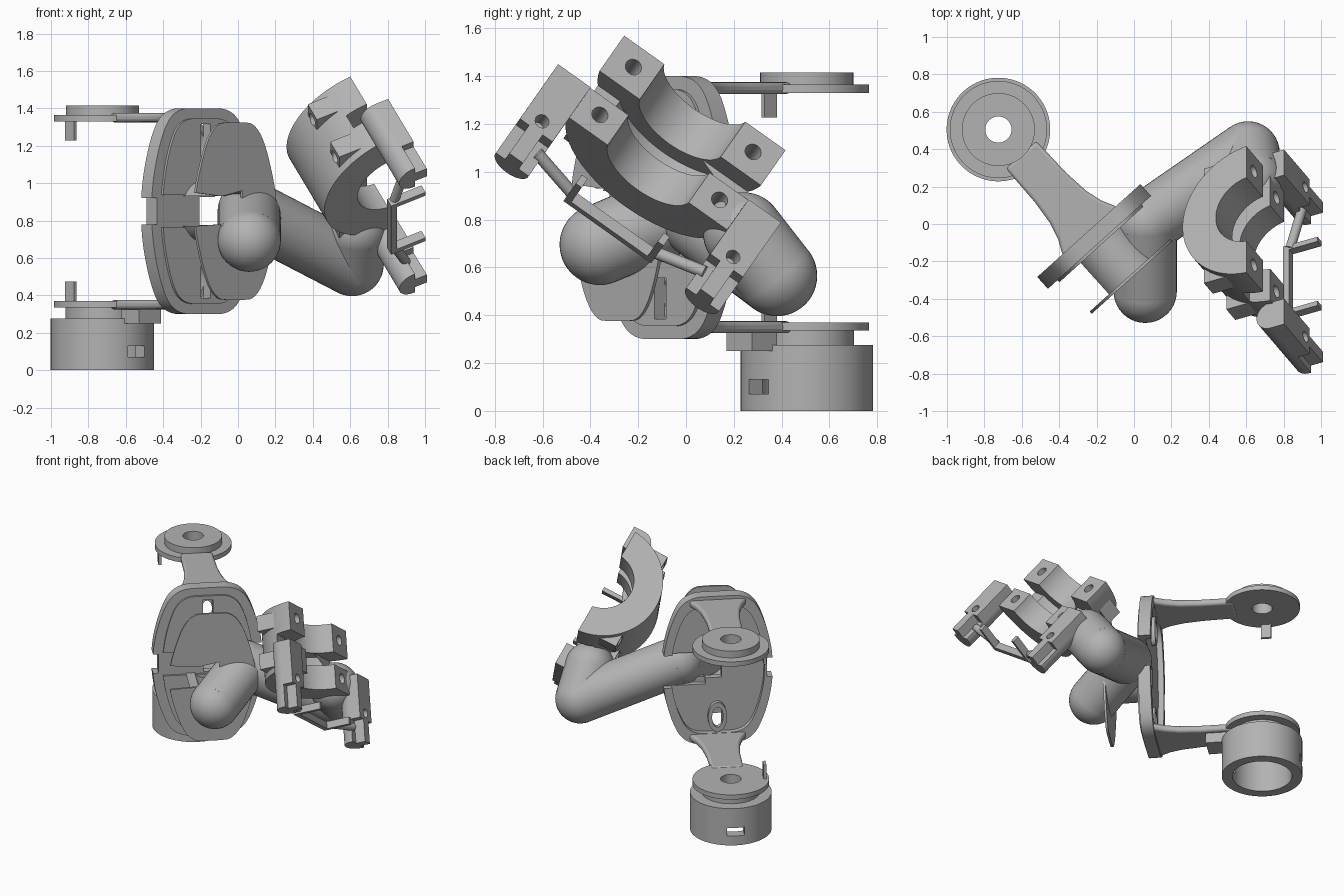
import bpy, bmesh, math
from mathutils import Matrix, Vector

if "Cube" in bpy.data.objects:
    bpy.data.objects.remove(bpy.data.objects["Cube"])

grey = bpy.data.materials.new("plain grey")
grey.use_nodes = True
grey.diffuse_color = (0.45, 0.45, 0.45, 1)
grey.node_tree.nodes["Principled BSDF"].inputs["Base Color"].default_value = (0.45, 0.45, 0.45, 1)
parts = []


def frame(origin, x, y, z):
    m = Matrix((x, y, z)).transposed().to_4x4()
    m.translation = Vector(origin)
    return m


def finish(name, bm):
    bmesh.ops.recalc_face_normals(bm, faces=bm.faces)
    mesh = bpy.data.meshes.new(name)
    bm.to_mesh(mesh)
    bm.free()
    mesh.materials.append(grey)
    ob = bpy.data.objects.new(name, mesh)
    bpy.context.collection.objects.link(ob)
    parts.append(ob)
    return ob


def prism(name, pts, lo, hi, m):
    """Extrude a flat outline in local y, z along local x."""
    bm = bmesh.new()
    a = [bm.verts.new(m @ Vector((lo, y, z))) for y, z in pts]
    b = [bm.verts.new(m @ Vector((hi, y, z))) for y, z in pts]
    bm.faces.new(a)
    bm.faces.new(b)
    for i in range(len(a)):
        j = (i + 1) % len(a)
        bm.faces.new((a[i], a[j], b[j], b[i]))
    return finish(name, bm)


def arc(r, cy=0, cz=0, start=0, end=360, n=64):
    full = end - start == 360
    k = n if full else n + 1
    ang = [math.radians(start + (end - start) * i / n) for i in range(k)]
    return [(cy + r * math.cos(t), cz + r * math.sin(t)) for t in ang]


def rect(y0, y1, z0, z1):
    return [(y0, z0), (y1, z0), (y1, z1), (y0, z1)]


def mirrored(pts, sy=1, sz=1, cz=0):
    """Mirror a quarter outline into all four, then round its corners."""
    q = [(y * sy, z * sz) for y, z in pts]
    half = q + [(y, -z) for y, z in reversed(q)]
    loop = [Vector((y, z + cz)) for y, z in half + [(-y, z) for y, z in reversed(half)]]
    for _ in range(2):
        pairs = list(zip(loop, loop[1:] + loop[:1]))
        loop = [p for a, b in pairs for p in (a.lerp(b, .25), a.lerp(b, .75))]
    return [tuple(p) for p in loop]


def cut(ob, *cutters):
    for c in cutters:
        mod = ob.modifiers.new("cut", 'BOOLEAN')
        mod.operation, mod.solver, mod.object = 'DIFFERENCE', 'EXACT', c
    bpy.context.view_layer.update()
    ev = ob.evaluated_get(bpy.context.evaluated_depsgraph_get())
    mesh = bpy.data.meshes.new_from_object(ev)
    ob.modifiers.clear()
    ob.data = mesh
    for c in cutters:
        parts.remove(c)
        bpy.data.objects.remove(c)


def rod(bm, a, b, r, n=40):
    d = b - a
    m = Matrix.Translation((a + b) / 2) @ d.to_track_quat('Z', 'Y').to_matrix().to_4x4()
    bmesh.ops.create_cone(bm, cap_ends=True, segments=n, radius1=r, radius2=r, depth=d.length, matrix=m)


# Frames: yoke (out, across, up) and clamp (along bore, across, outward)
out, side, up = Vector((.669, -.743, 0)), Vector((.743, .669, 0)), Vector((0, 0, 1))
hinge = (-.725, .505, 0)
YOKE = frame(hinge, out, side, up)
TURN = frame(hinge, up, out, side)
PIN = frame((-.893, .348, 0), up, out, side)
bore = Vector((.44, -.515, -.735)).normalized()
across = Vector((0, .816, -.579)).normalized()
face = bore.cross(across)
centre = (.70, -.04, 1.16)
CLAMP = frame(centre, bore, across, face)
BOLT = frame(centre, face, bore, across)
MID = .85


def axle_hole():
    return prism("cutter", arc(.07), -.1, 2, TURN)


# Motor can, open below, with two side windows
can = prism("motor_can", arc(.277), 0, .275, TURN)
cut(can, prism("c", arc(.205), -.1, .235, TURN), prism("c", rect(-.06, .06, .07, .13), -.4, .4, YOKE),
    axle_hole())
cut(prism("can_neck", arc(.198), .27, .34, TURN), axle_hole())

# Hinge discs, arms and stop pins, mirrored about the middle height
arm = [(.18, .11), (.42, .115), (.56, .13), (.65, .155), (.71, .185), (.75, .2)]
arm += [(p, -q) for p, q in reversed(arm)]
for s, word in ((-1, "lower"), (1, "upper")):
    def level(d):
        return MID + s * d
    cut(prism(word + "_disc", arc(.26), level(.48), level(.515), TURN), axle_hole())
    arm_ob = prism(word + "_arm", arm, level(.475), level(.525), TURN)
    bev = arm_ob.modifiers.new("round", 'BEVEL')
    bev.width, bev.segments = .018, 3
    prism(word + "_stop_pin", rect(-.035, .035, -.01, .01), level(.377), level(.49), PIN)
cut(prism("upper_boss", arc(.195), MID + .51, MID + .565, TURN), axle_hole())
prism("arm_block", rect(.24, .38, -.08, .08), .25, .335, TURN)


def slot(s):
    return prism("cutter", rect(-.035, .035, MID + s * .38 - .085, MID + s * .38 + .085), .6, .9, YOKE)


# Yoke plate: rimmed back, long slots, side notches, opening for the tube
quarter = [(.04, .55), (.16, .55), (.25, .5), (.31, .38), (.355, .22), (.375, .08)]
plate = prism("yoke_plate", mirrored(quarter, cz=MID), .725, .81, YOKE)
cut(plate,
    prism("c", mirrored(quarter, .85, .86, MID), .6, .765, YOKE),
    prism("c", rect(-.5, -.335, MID - .07, MID + .07), .6, .9, YOKE),
    prism("c", rect(.08, .5, MID - .12, MID + .12), .6, .9, YOKE),
    prism("c", rect(-.03, .09, MID - .075, MID + .075), .6, .9, YOKE),
    slot(-1), slot(1))
for s, word in ((-1, "bottom"), (1, "top")):
    step = prism("plate_step_" + word,
                 [(q, z) for q, z in mirrored(quarter, .82, .9, MID) if s * (z - MID) > .08], .805, .825, YOKE)
    cut(step, slot(s))
    # Oval boss around the slot on the back
    z = MID + s * .36
    ring = prism("slot_boss_" + word, [(y * .065, z + x * .11) for y, x in arc(1, n=32)], .735, .77, YOKE)
    cut(ring, prism("c", [(y * .038, z + x * .075) for y, x in arc(1, n=32)], .6, .9, YOKE))

# Hub and thin shield
hub = prism("hub", arc(.17, 0, MID), .8, 1.055, YOKE)
cut(hub, prism("c", arc(.12, 0, MID), .7, 1.2, YOKE),
    prism("c", rect(-.4, .4, MID - .08, MID + .08), .7, 1.2, YOKE))
shield_quarter = [(.05, .475), (.13, .47), (.205, .38), (.27, .18), (.295, .05)]
shield = prism("shield", mirrored(shield_quarter, cz=MID), 1.05, 1.066, YOKE)
cut(shield, prism("c", [(-.5, MID + .12), (-.5, MID - .09), (-.1, MID - .07), (.05, MID - .1),
                        (.05, MID + .11), (-.1, MID + .08)], 1, 1.2, YOKE))

# Bent tube with rounded elbows
path = [Vector(p) for p in ((.06, -.36, .695), (.06, 0, .85), (.61, .38, .565), (.63, .24, .745))]
bm = bmesh.new()
for p in path:
    bmesh.ops.create_uvsphere(bm, u_segments=40, v_segments=24, radius=.169, matrix=Matrix.Translation(p))
for a, b in zip(path, path[1:]):
    rod(bm, a, b, .169)
finish("bent_tube", bm)

# Half-round clamp with inner groove, bolt holes and outer bolt bosses
clamp = prism("clamp_body", arc(.4155, 0, .038, 185, 355), -.23, .23, CLAMP)
bolts = [(a, b) for a in (-.136, .136) for b in (-.307, .307)]


def bolt_hole(a, b):
    return prism("cutter", arc(.035, a, b, n=24), -.6, .2, BOLT)


cut(clamp, prism("c", arc(.21, 0, .03), -.5, .5, CLAMP),
    prism("c", arc(.31, 0, .03), -.03, .06, CLAMP),
    prism("c", rect(-.6, .6, -.12, .1), -.03, .06, CLAMP),
    *[bolt_hole(a, b) for a, b in bolts])
for a, b in bolts:
    s = math.copysign(1, b)
    boss = prism("bolt_boss", rect(a - .055, a + .055, s * .24, s * .375), -.27, -.02, BOLT)
    cut(boss, bolt_hole(a, b))

# Round-bottomed side bars with a stepped, slotted end
for s in (-1, 1):
    outline = [(s * .572, .07), (s * .405, .07)] + [(s * y, z) for y, z in arc(.084, .488, -.01, 180, 360, 20)]
    bar = prism("side_bar", outline, .09, .56, CLAMP)
    cut(bar, prism("c", rect(s * .49 - .1, s * .49 - .035, 0, .1), .4, .7, CLAMP),
        prism("c", rect(s * .49 + .035, s * .49 + .1, 0, .1), .4, .7, CLAMP),
        prism("c", arc(.03, .35, s * .49, n=20), -.02, .1, BOLT))
    # Lever end flap and its pivot rod
    prism("lever_flap", rect(s * .21 - .015, s * .21 + .015, -.1, .09), .455, .505, CLAMP)
    bm = bmesh.new()
    rod(bm, CLAMP @ Vector((.47, s * .21, -.08)), CLAMP @ Vector((.45, s * .43, .0)), .026, 20)
    finish("pivot_rod", bm)
prism("lever_plate", rect(-.225, .225, -.115, -.08), .455, .505, CLAMP)

# Smooth curved faces, keep edges sharp
bpy.ops.object.select_all(action='DESELECT')
for ob in parts:
    ob.select_set(True)
bpy.context.view_layer.objects.active = parts[0]
bpy.ops.object.shade_smooth_by_angle(angle=math.radians(30))
